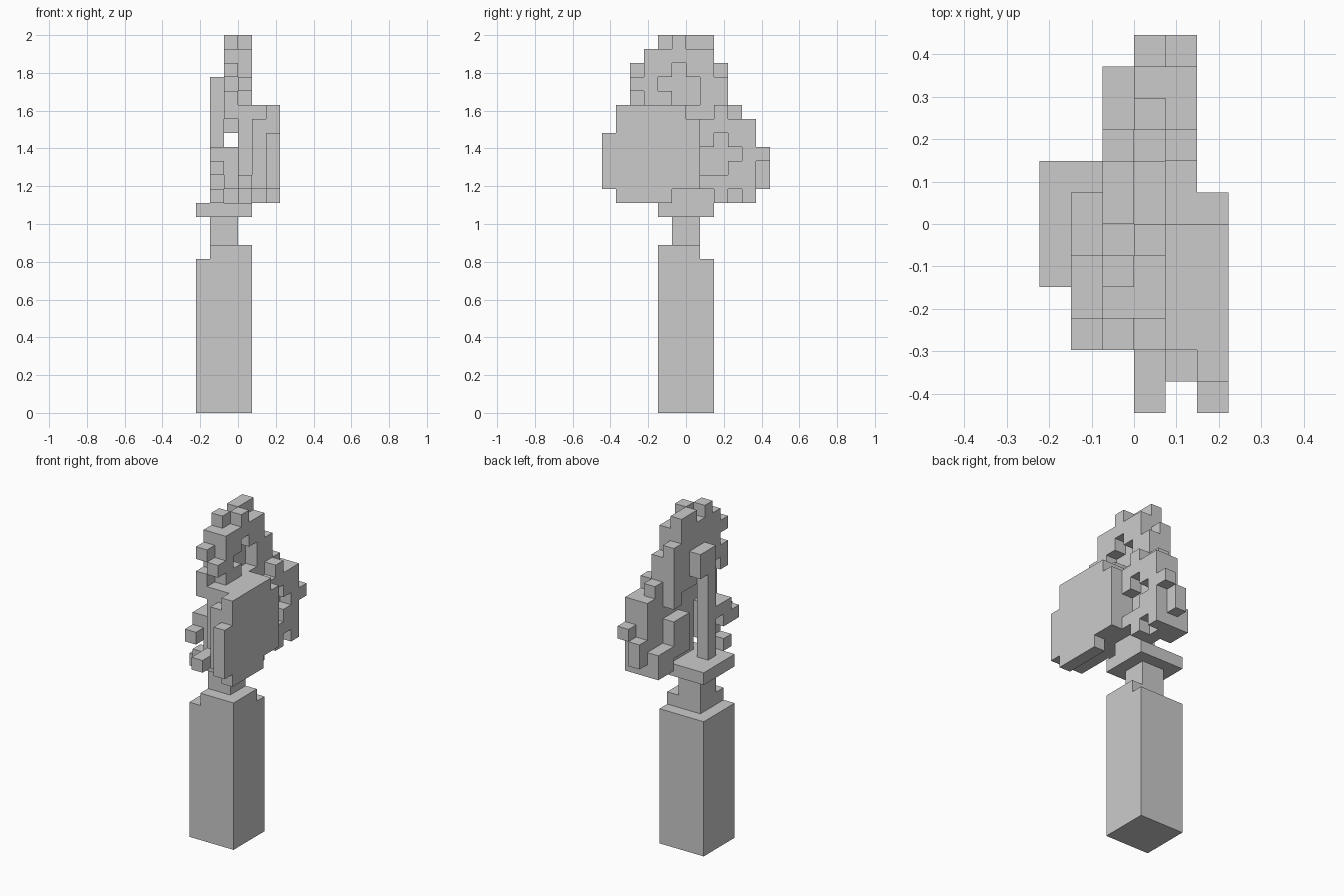
import bpy, bmesh, math
from mathutils import Vector

if "Cube" in bpy.data.objects:
    bpy.data.objects.remove(bpy.data.objects["Cube"])

U = 2 / 27  # edge of one block
parts = {}


def box(x0, x1, y0, y1, z0, z1):
    return {(x, y, z) for x in range(x0, x1) for y in range(y0, y1) for z in range(z0, z1)}


def half_width(z):
    """Side outline of the foliage: bulges low down, then tapers to the tip."""
    return min(z - 10, 6, max(25 - z, 3), 28 - z)


def leaf(x, y0, y1, z0, z1):
    """One-block-thick slab of foliage, trimmed to the side outline."""
    return {c for c in box(x, x + 1, y0, y1, z0, z1) if -half_width(c[2]) <= c[1] < half_width(c[2])}


def bar(x, y, z, length=1, height=1):
    """Small stub, one block thick, running along y."""
    return box(x, x + 1, y, y + length, z, z + height)


# trunk and collar
parts["pedestal"] = box(-3, 1, -2, 2, 0, 11) | box(-2, 1, -2, 1, 11, 12)
parts["neck"] = box(-2, 0, -1, 1, 12, 14)
parts["collar_plate"] = box(-3, 1, -2, 2, 14, 15)

# left post with its knob, and stubs beside it
parts["left_post"] = bar(-2, -1, 15, 1, 7) | bar(-2, -1, 22, 2, 2)
parts["left_prongs"] = bar(-2, -3, 18, 2) | bar(-2, -4, 17, 2) | bar(-2, -3, 15)

# inner left layer: crown above, foliage below, open gap between
parts["inner_left_crown"] = (leaf(-1, -3, 2, 22, 26) | leaf(-1, -2, 2, 21, 22) | bar(-1, 2, 20, 1, 5)
                             | bar(-1, -4, 21, 1, 2) | bar(-1, -4, 24) | bar(-1, -2, 26) | bar(-1, 0, 26, 2))
parts["inner_left_foliage"] = bar(-1, -3, 16, 2, 3) | bar(-1, 1, 16, 2, 3) | bar(-1, 3, 15, 2, 2)

# middle layer: crown with a recess, full foliage
recess = bar(0, -2, 23, 3) | bar(0, -1, 22, 1, 3) | bar(0, 0, 22)
parts["middle_crown"] = (leaf(0, -3, 2, 22, 26) | bar(0, 2, 22, 1, 2) | bar(0, -1, 26) | bar(0, -4, 23)) - recess
parts["middle_foliage"] = leaf(0, -4, 5, 16, 22) | leaf(0, -1, 5, 15, 16) | bar(0, 5, 16, 1, 2) | bar(0, -6, 16, 2)

# right layer with an opening
opening = bar(1, 1, 17, 2, 2) | bar(1, 2, 19) | bar(1, 3, 18)
parts["right_foliage"] = (leaf(1, -5, 5, 16, 21) | leaf(1, -4, 0, 21, 22) | bar(1, 2, 21)
                          | bar(1, 2, 15) | bar(1, 4, 15) | bar(1, 5, 18)) - opening

# outermost flat slab
parts["outer_slab"] = bar(2, -6, 16, 1, 4) | bar(2, -5, 15, 4, 7) | bar(2, -1, 16, 1, 6) | bar(2, 0, 16, 1, 5)

solid = set().union(*parts.values())
AXES = [Vector((1, 0, 0)), Vector((0, 1, 0)), Vector((0, 0, 1))]


def build(name, blocks):
    """Mesh only the exposed block sides, then merge flat areas."""
    bm = bmesh.new()
    for c in sorted(blocks):
        centre = Vector(c) + Vector((.5, .5, .5))
        for i in range(3):
            for s in (1, -1):
                n = AXES[i] * s
                if tuple(int(k) for k in Vector(c) + n) in solid:
                    continue
                a, b = AXES[(i + 1) % 3] * .5, AXES[(i + 2) % 3] * .5 * s
                m = centre + n * .5
                corners = (m - a - b, m + a - b, m + a + b, m - a + b)
                bm.faces.new([bm.verts.new((p + Vector((0, 0, 0))) * U) for p in corners])
    bmesh.ops.remove_doubles(bm, verts=bm.verts, dist=U * .01)
    bmesh.ops.dissolve_limit(bm, angle_limit=math.radians(1), verts=bm.verts, edges=bm.edges)
    mesh = bpy.data.meshes.new(name)
    bm.to_mesh(mesh)
    bm.free()
    bpy.context.collection.objects.link(bpy.data.objects.new(name, mesh))


for part_name, part_blocks in parts.items():
    build(part_name, part_blocks)
